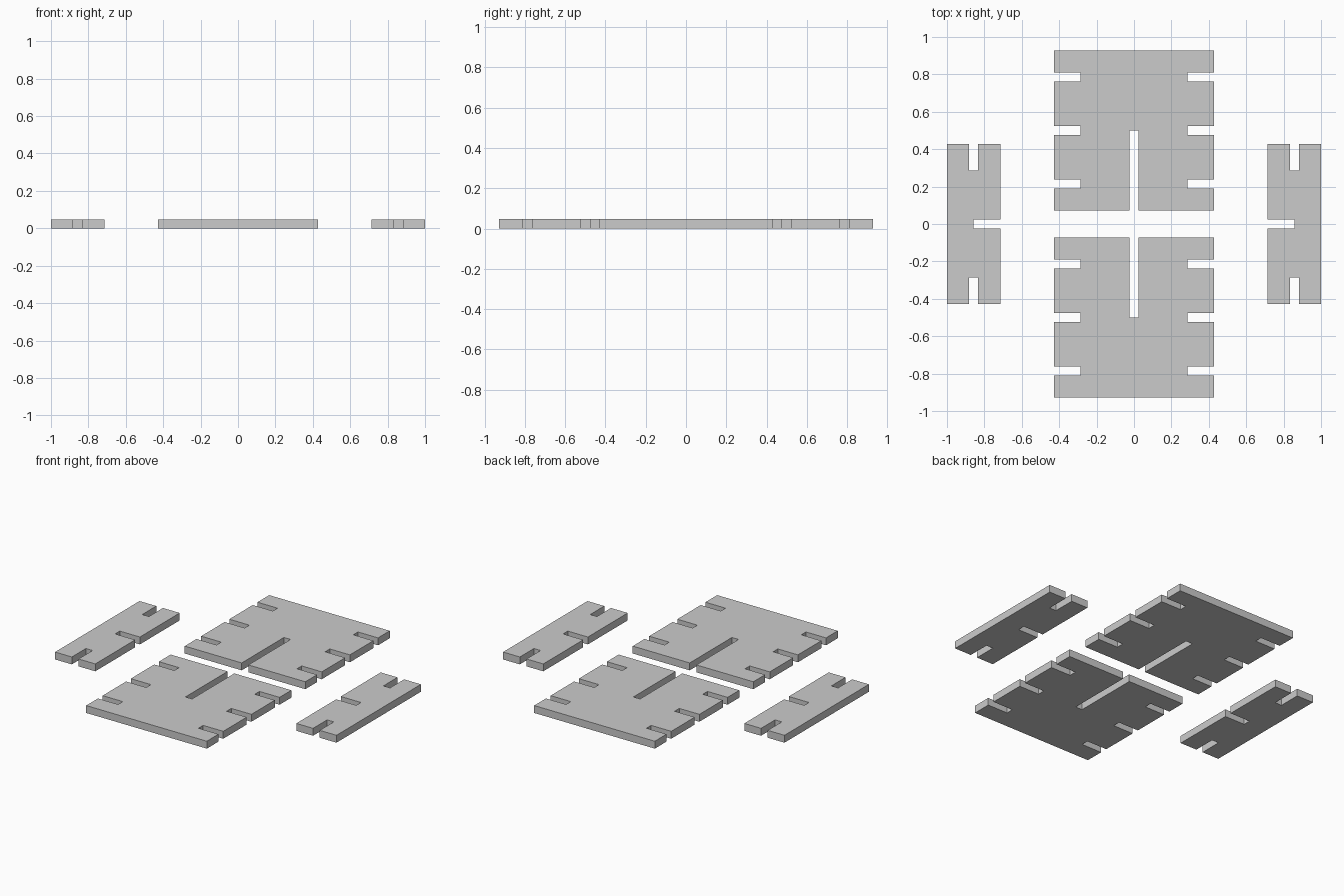
import bpy, bmesh
from mathutils import Vector

if "Cube" in bpy.data.objects:
    bpy.data.objects.remove(bpy.data.objects["Cube"])

U = 1 / 21          # board thickness, also the slot width
T = U


def board(name, width, depth, center, slots):
    """Flat board; slots = {side: [(position along side, slot depth)]}.
    Sides run counter-clockwise: 0 front, 1 right, 2 back, 3 left."""
    w, d = width / 2, depth / 2
    corners = [Vector(c) for c in ((-w, -d), (w, -d), (w, d), (-w, d))]
    outline = []
    for side, start in enumerate(corners):
        along = (corners[(side + 1) % 4] - start).normalized()
        inward = Vector((-along.y, along.x))
        outline.append(start)
        for pos, cut in slots.get(side, []):
            a = start + along * (pos - T / 2)
            b = start + along * (pos + T / 2)
            outline += [a, a + inward * cut, b + inward * cut, b]

    bm = bmesh.new()
    face = bm.faces.new([bm.verts.new((p.x + center[0], p.y + center[1], 0))
                         for p in outline])
    top = bmesh.ops.extrude_face_region(bm, geom=[face])["geom"]
    bmesh.ops.translate(bm, vec=(0, 0, T),
                        verts=[v for v in top if isinstance(v, bmesh.types.BMVert)])
    bmesh.ops.recalc_face_normals(bm, faces=bm.faces)
    mesh = bpy.data.meshes.new(name)
    bm.to_mesh(mesh)
    bm.free()
    obj = bpy.data.objects.new(name, mesh)
    bpy.context.collection.objects.link(obj)


# Two large interlocking panels: three notches per side, one long slot
edge = [(3 * U, 3 * U), (9 * U, 3 * U), (15 * U, 3 * U)]
long_slot = [(9 * U, 9 * U)]
board("back_panel", 18 * U, 18 * U, (0, 10.5 * U), {0: long_slot, 1: edge, 3: edge})
board("front_panel", 18 * U, 18 * U, (0, -10.5 * U), {2: long_slot, 1: edge, 3: edge})

# Two narrow side strips: a notch at each end and one on the inner edge
end, inner = [(3 * U, 3 * U)], [(9 * U, 3 * U)]
board("left_strip", 6 * U, 18 * U, (-18 * U, 0), {0: end, 2: end, 1: inner})
board("right_strip", 6 * U, 18 * U, (18 * U, 0), {0: end, 2: end, 3: inner})
